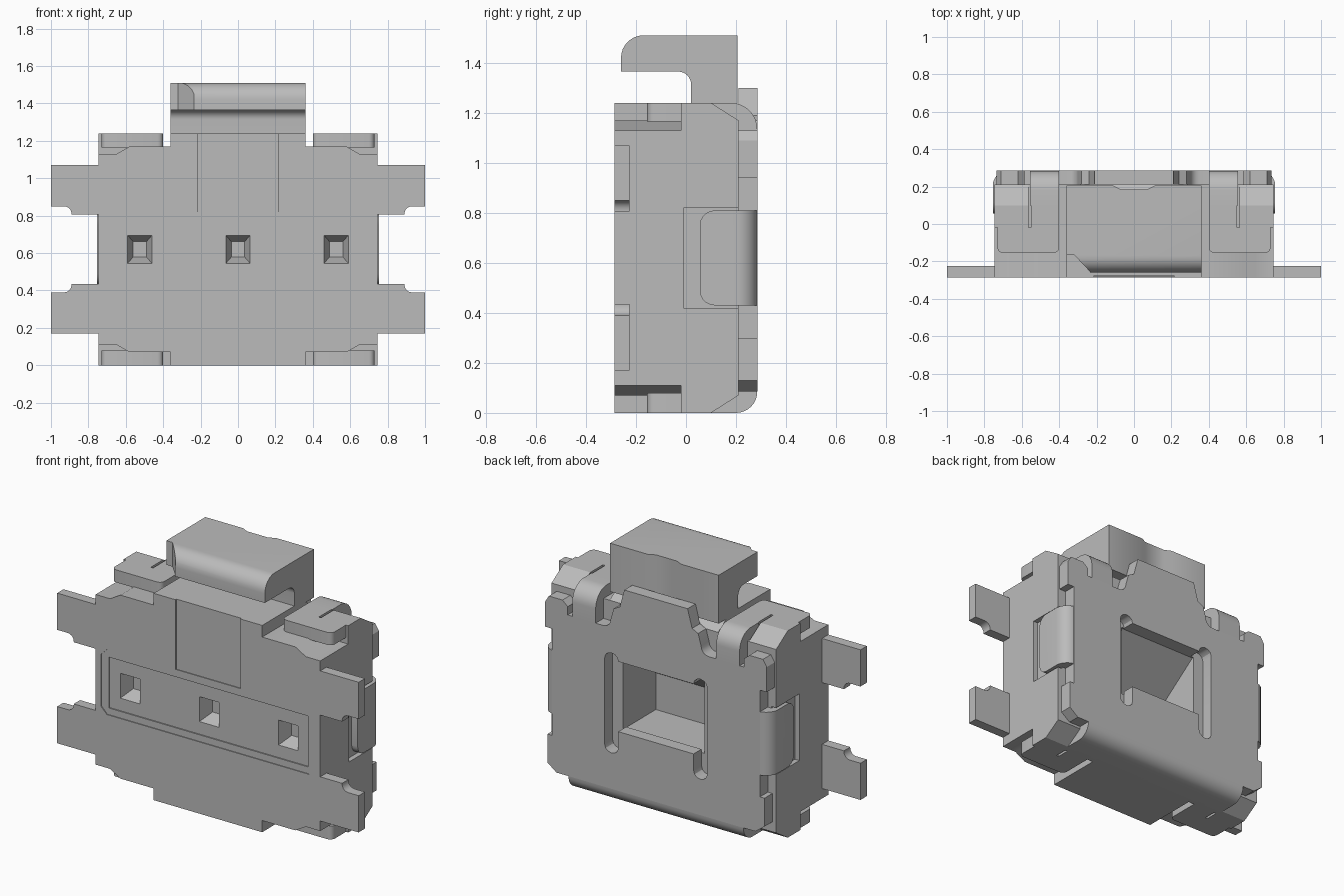
import bpy, bmesh, math
from mathutils import Vector

cube = bpy.data.objects.get("Cube")
if cube:
    bpy.data.objects.remove(cube, do_unlink=True)

grey = bpy.data.materials.new("light grey")
grey.use_nodes = True
grey.diffuse_color = (0.5, 0.5, 0.5, 1)
grey.node_tree.nodes["Principled BSDF"].inputs["Base Color"].default_value = (0.5, 0.5, 0.5, 1)
parts = []


def place(u, v, w, axis):
    return {"x": (w, u, v), "y": (u, w, v), "z": (u, v, w)}[axis]


def finish(name, bm):
    bmesh.ops.recalc_face_normals(bm, faces=bm.faces)
    mesh = bpy.data.meshes.new(name)
    bm.to_mesh(mesh)
    bm.free()
    mesh.materials.append(grey)
    ob = bpy.data.objects.new(name, mesh)
    bpy.context.collection.objects.link(ob)
    parts.append(ob)
    return ob


def prism(name, pts, axis, a, b, end_scale=1.0):
    """Extrude an outline along an axis from a to b, optionally tapering."""
    bm = bmesh.new()
    base = [bm.verts.new(place(u, v, a, axis)) for u, v in pts]
    face = bm.faces.new(base)
    ext = bmesh.ops.extrude_face_region(bm, geom=[face])
    top = [g for g in ext["geom"] if isinstance(g, bmesh.types.BMVert)]
    bmesh.ops.translate(bm, verts=top, vec=Vector(place(0, 0, b - a, axis)))
    if end_scale != 1.0:
        mid = sum((v.co for v in top), Vector()) / len(top)
        for v in top:
            v.co = mid + (v.co - mid) * end_scale
    return finish(name, bm)


def rect(u0, u1, v0, v1):
    return [(u0, v0), (u1, v0), (u1, v1), (u0, v1)]


def arc(cu, cv, ru, rv, a0, a1, n=8):
    return [(cu + ru * math.cos(math.radians(a0 + (a1 - a0) * i / n)),
             cv + rv * math.sin(math.radians(a0 + (a1 - a0) * i / n))) for i in range(n + 1)]


def both(half):
    """Close a half outline by mirroring it across u = 0."""
    return half + [(-u, v) for u, v in reversed(half)]


def flip(pts, sx=1, sz=False):
    return [(sx * u, 1.24 - v if sz else v) for u, v in pts]


def cut(target, *cutters):
    for c in cutters:
        mod = target.modifiers.new("cut", "BOOLEAN")
        mod.object, mod.operation, mod.solver = c, "DIFFERENCE", "EXACT"
    deps = bpy.context.evaluated_depsgraph_get()
    deps.update()
    mesh = bpy.data.meshes.new_from_object(target.evaluated_get(deps))
    target.modifiers.clear()
    target.data = mesh
    for c in cutters:
        parts.remove(c)
        bpy.data.objects.remove(c, do_unlink=True)


def cavity(n):
    """Sloping-roofed hollow behind the rear window."""
    return prism(n, [(0.3, 0.42), (0.3, 0.86), (0.2, 0.86), (-0.1, 0.64), (-0.1, 0.42)], "x", -0.27, 0.27)


# Front half of the housing with stepped corners
front = prism("housing_front", both([(0.36, 0), (0.36, 0.07), (0.58, 0.07), (0.65, 0.11), (0.745, 0.11),
                                     (0.745, 1.13), (0.65, 1.13), (0.58, 1.17), (0.36, 1.17), (0.36, 1.24)]),
              "y", -0.285, -0.02)
frame = both([(0.67, 0.43), (0.71, 0.47), (0.71, 0.78), (0.67, 0.82)])
cutters = [prism("c", frame, "y", -0.35, -0.28),
           prism("c", rect(-0.66, 0.66, 0.47, 0.775), "y", -0.35, -0.273),
           prism("c", rect(-0.215, 0.215, 0.82, 1.3), "y", -0.35, -0.275), cavity("c")]
for x in (-0.525, 0, 0.525):
    cutters.append(prism("c", rect(x - 0.065, x + 0.065, 0.545, 0.695), "y", -0.274, -0.19, 0.55))
cut(front, *cutters)

# Rear half of the housing
rear = prism("housing_rear", both([(0.36, 0.0), (0.36, 0.07), (0.565, 0.07), (0.565, 0), (0.745, 0),
                                   (0.745, 1.24), (0.565, 1.24), (0.565, 1.17), (0.36, 1.17), (0.36, 1.24)]),
             "y", -0.02, 0.21)
cutters = [cavity("c")]
for s in (-1, 1):
    cutters.append(prism("c", rect(-0.01, 0.3, 0.42, 0.82), "x", s * 0.715, s * 0.8))
for sz in (False, True):
    cutters.append(prism("c", flip([(0.1, 1.24), (0.21, 1.17), (0.3, 1.17), (0.3, 1.3), (0.1, 1.3)], 1, sz),
                         "x", -0.8, 0.8))
cut(rear, *cutters)

# Metal rear cover with notched edges and a raised centre tab
cover = prism("rear_cover", both([(0.58, 0.085), (0.66, 0.085), (0.72, 0.13), (0.72, 0.30), (0.69, 0.30),
                                  (0.69, 0.94), (0.735, 0.94), (0.735, 1.09), (0.71, 1.13), (0.62, 1.13),
                                  (0.585, 1.10), (0.585, 1.05), (0.39, 1.05)]
                                 + arc(0.35, 1.10, 0.05, 0.05, 270, 180, 5)
                                 + [(0.28, 1.17), (0.24, 1.19), (0.21, 1.3)]),
              "y", 0.21, 0.285)
slot = [(0.25, 0.34)] + arc(0.295, 0.34, 0.045, 0.04, 180, 360, 6) + arc(0.295, 0.86, 0.045, 0.04, 0, 180, 6)
cut(cover, prism("c", rect(-0.27, 0.27, 0.44, 0.86), "y", 0.15, 0.35),
    prism("c", slot[1:], "y", 0.15, 0.35), prism("c", flip(slot[1:], -1), "y", 0.15, 0.35))

# Rolled lower edge of the cover
prism("cover_lower_bend", [(0.285, 0.085)] + arc(0.2, 0.085, 0.085, 0.085, 0, -90)[1:]
      + [(0.06, 0), (0.06, 0.07), (0.21, 0.085)], "x", -0.58, 0.58)

for s, side in ((1, "left"), (-1, "right")):
    # Side clips that wrap round from the cover
    clip = [(0.68, 0.285)] + arc(0.675, 0.205, 0.08, 0.08, 90, 0) + [(0.755, 0.055), (0.70, 0.055), (0.70, 0.21), (0.68, 0.21)]
    ob = prism(side + "_clip", flip(clip, s), "z", 0.43, 0.81)
    # Rounded free corners on the clip
    bev = [e for e in ob.data.edges]
    bm = bmesh.new()
    bm.from_mesh(ob.data)
    corner = [e for e in bm.edges if all(abs(v.co.y - 0.055) < 1e-4 for v in e.verts)
              and abs(e.verts[0].co.z - e.verts[1].co.z) < 1e-4]
    bmesh.ops.bevel(bm, geom=corner, offset=0.06, segments=5, affect="EDGES", profile=0.5)
    bm.to_mesh(ob.data)
    bm.free()

    for sz, level in ((False, "upper"), (True, "lower")):
        z0, z1 = (0.0, 0.08) if sz else (1.165, 1.24)
        # Corner tabs folded over the housing
        tab = (arc(0.43, -0.125, 0.03, 0.03, 180, 270, 4) + arc(0.70, -0.125, 0.03, 0.03, 270, 360, 4)
               + [(0.73, -0.02), (0.55, -0.02), (0.55, 0.1), (0.40, 0.1)])
        prism(f"{side}_{level}_tab", flip(tab, s), "z", z0, z1)
        # Bent straps joining tab to cover
        if not sz:
            strap = [(0.1, 1.24)] + arc(0.18, 1.135, 0.105, 0.105, 90, 0) + [(0.285, 1.04), (0.21, 1.04), (0.21, 1.12), (0.1, 1.165)]
            prism(f"{side}_{level}_strap", strap, "x", s * 0.40, s * 0.555)

        # Solder terminals with a scooped corner
        pin = [(0.70, 0.17), (1.0, 0.17), (1.0, 0.39), (0.93, 0.39)] + arc(0.93, 0.43, 0.04, 0.04, 270, 180, 5)[1:]
        pin = pin + [(0.89, 0.435), (0.70, 0.435)]
        prism(f"{side}_{level}_terminal", flip(pin, s, not sz), "y", -0.285, -0.225)

# Push button, an overhanging hook shape
hook = ([(0.205, 1.22), (0.205, 1.51)] + arc(-0.17, 1.42, 0.09, 0.09, 90, 180)
        + [(-0.26, 1.365)] + arc(-0.03, 1.315, 0.05, 0.05, 90, 0) + [(0.02, 1.22)])
button = prism("push_button", hook, "x", -0.36, 0.36)
cut(button,
    prism("c", [(-0.45, -0.165), (-0.32, -0.165), (-0.235, -0.255), (-0.235, -0.4), (-0.45, -0.4)], "z", 1.3, 1.6),
    prism("c", [(-0.11, 0.25), (-0.11, 0.205), (-0.07, 0.185), (0.07, 0.185), (0.11, 0.205), (0.11, 0.25)], "z", 1.1, 1.6))

# Smooth shading on bends, sharp elsewhere
bpy.ops.object.select_all(action="DESELECT")
for ob in parts:
    ob.select_set(True)
bpy.context.view_layer.objects.active = parts[0]
bpy.ops.object.shade_smooth_by_angle(angle=math.radians(30))
